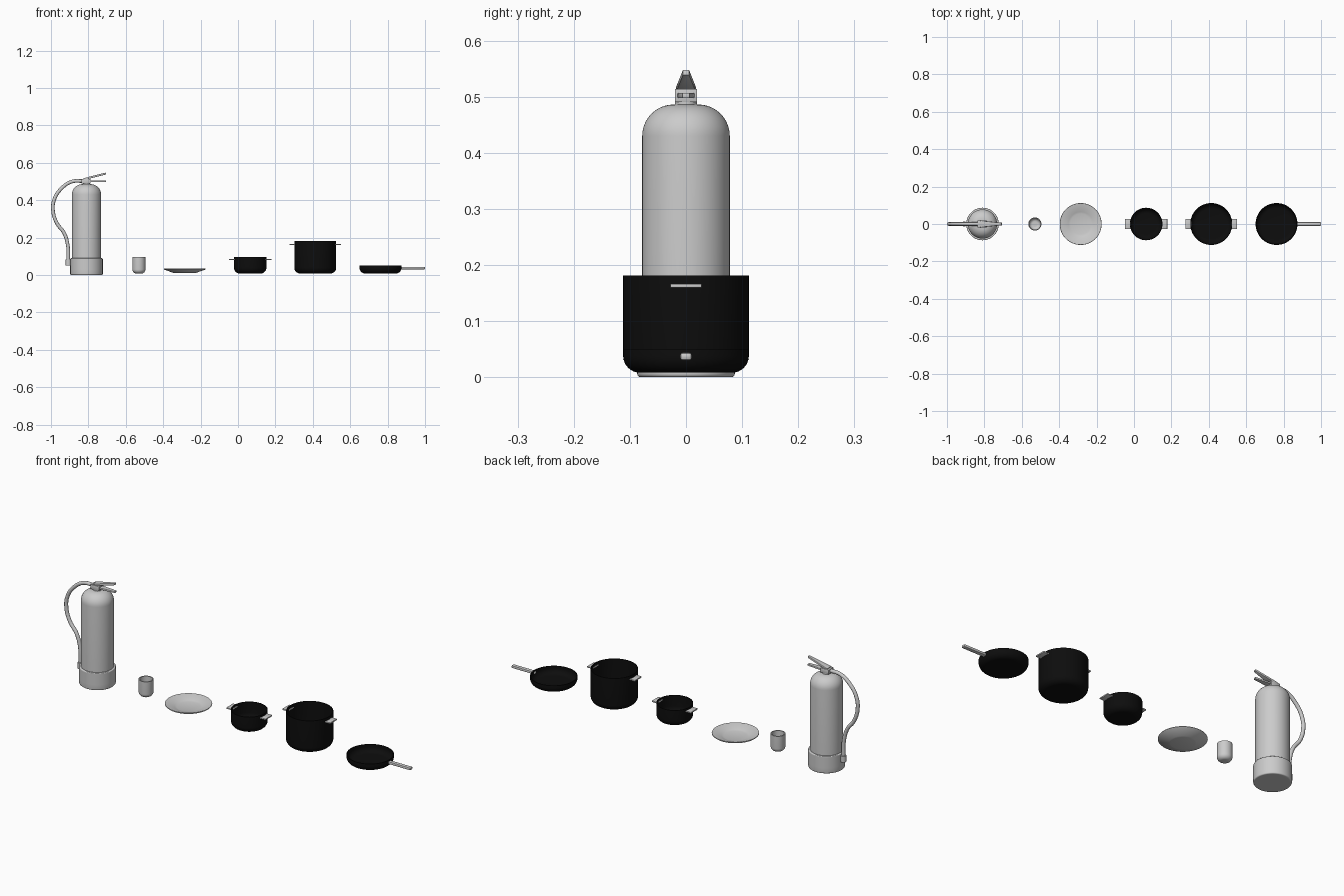
import bpy, bmesh, math
from mathutils import Vector

if "Cube" in bpy.data.objects:
    bpy.data.objects.remove(bpy.data.objects["Cube"])

black = bpy.data.materials.new("black_enamel")
black.diffuse_color = (0.004, 0.004, 0.004, 1)
black.use_nodes = True
black.node_tree.nodes["Principled BSDF"].inputs["Base Color"].default_value = black.diffuse_color


def finish(name, bm, mat=None, smooth=True):
    bmesh.ops.recalc_face_normals(bm, faces=bm.faces)
    me = bpy.data.meshes.new(name)
    bm.to_mesh(me)
    bm.free()
    ob = bpy.data.objects.new(name, me)
    bpy.context.collection.objects.link(ob)
    if mat:
        me.materials.append(mat)
    bpy.ops.object.select_all(action='DESELECT')
    ob.select_set(True)
    bpy.context.view_layer.objects.active = ob
    if smooth:
        bpy.ops.object.shade_smooth_by_angle(angle=math.radians(35))
    return ob


def lathe(name, x, profile, mat=None, n=64):
    """Revolve (radius, z) points, starting and ending on the axis."""
    bm = bmesh.new()
    rings = []
    for r, z in profile:
        if r < 1e-6:
            rings.append([bm.verts.new((x, 0, z))] * n)
        else:
            rings.append([bm.verts.new((x + r * math.cos(2 * math.pi * i / n),
                                        r * math.sin(2 * math.pi * i / n), z)) for i in range(n)])
    for a, b in zip(rings, rings[1:]):
        for i in range(n):
            j = (i + 1) % n
            bm.faces.new(list(dict.fromkeys((a[i], a[j], b[j], b[i]))))
    return finish(name, bm, mat)


def arc(cr, cz, r, a0, a1, n=8):
    return [(cr + r * math.cos(math.radians(a0 + (a1 - a0) * i / n)),
             cz + r * math.sin(math.radians(a0 + (a1 - a0) * i / n))) for i in range(n + 1)]


def vessel(name, x, r, z0, z1, fillet, wall, mat=None):
    """Open container with a rounded bottom corner."""
    outer = arc(r - fillet, z0 + fillet, fillet, -90, 0)
    inner = arc(r - fillet, z0 + fillet, fillet - wall, 0, -90)
    lathe(name, x, [(0, z0)] + outer + [(r, z1), (r - wall, z1)] + inner + [(0, z0 + wall)], mat)


def bar(name, start, end, w0, w1, thick, bevel=0.0015):
    """Flat bar lying in the xz plane, tapering in width from w0 to w1."""
    a, b = Vector(start), Vector(end)
    d = (b - a).normalized()
    up = Vector((-d.z, 0, d.x))
    if up.z < 0:
        up = -up
    bm = bmesh.new()
    ends = []
    for p, w in ((a, w0), (b, w1)):
        ends.append([bm.verts.new(p + Vector((0, s * w / 2, 0)) + up * t * thick / 2)
                     for s, t in ((-1, -1), (1, -1), (1, 1), (-1, 1))])
    bm.faces.new(ends[0])
    bm.faces.new(ends[1])
    for i in range(4):
        j = (i + 1) % 4
        bm.faces.new((ends[0][i], ends[0][j], ends[1][j], ends[1][i]))
    bmesh.ops.bevel(bm, geom=bm.edges[:], offset=bevel, segments=2, affect='EDGES', profile=0.5)
    return finish(name, bm)


# fire extinguisher: base cup, cylinder with domed shoulder, neck
EX = -0.81
lathe("extinguisher_base", EX, [(0, 0), (0.078, 0)] + arc(0.081, 0.006, 0.006, -80, 0, 4)
      + [(0.087, 0.03), (0.087, 0.084)] + arc(0.083, 0.086, 0.004, 0, 90, 4) + [(0.078, 0.09), (0, 0.09)])
shoulder = [(0.022 + 0.056 * math.cos(math.radians(a)), 0.43 + 0.056 * math.sin(math.radians(a)))
            for a in range(0, 91, 9)]
lathe("extinguisher_body", EX, [(0, 0.05), (0.078, 0.05)] + shoulder + [(0, 0.488)])
lathe("valve_neck", EX, [(0, 0.48), (0.02, 0.48), (0.02, 0.496), (0.014, 0.499), (0, 0.499)], n=32)

# valve block, squeeze lever and carrying grip
bar("valve_block", (-0.836, 0, 0.502), (-0.788, 0, 0.502), 0.04, 0.04, 0.024)
bar("squeeze_lever", (-0.825, 0, 0.513), (-0.706, 0, 0.543), 0.036, 0.012, 0.010)
bar("carry_grip", (-0.80, 0, 0.502), (-0.705, 0, 0.502), 0.032, 0.014, 0.009)

# hose and nozzle
pts = [(-0.825, 0.503), (-0.89, 0.499), (-0.945, 0.462), (-0.982, 0.405), (-0.989, 0.345),
       (-0.968, 0.277), (-0.93, 0.225), (-0.911, 0.165), (-0.907, 0.07)]
cu = bpy.data.curves.new("hose", 'CURVE')
cu.dimensions = '3D'
cu.bevel_depth = 0.0095
cu.bevel_resolution = 4
cu.use_fill_caps = True
sp = cu.splines.new('BEZIER')
sp.bezier_points.add(len(pts) - 1)
for bp, (px, pz) in zip(sp.bezier_points, pts):
    bp.co = (px, 0, pz)
    bp.handle_left_type = bp.handle_right_type = 'AUTO'
bpy.context.collection.objects.link(bpy.data.objects.new("hose", cu))
lathe("nozzle", -0.907, [(0, 0.05), (0.014, 0.05), (0.014, 0.082), (0, 0.082)], n=24)

# drinking cup
vessel("cup", -0.53, 0.035, 0.008, 0.096, 0.022, 0.005)

# dinner plate
lathe("plate", -0.285, [(0, 0.01), (0.055, 0.01), (0.062, 0.012), (0.109, 0.029), (0.112, 0.032),
                        (0.111, 0.035), (0.108, 0.035), (0.065, 0.019), (0.055, 0.016), (0, 0.016)])

# two cooking pots with paired side handles
for size, x, r, top, hz, reach in (("small", 0.065, 0.087, 0.096, 0.083, 0.113),
                                   ("large", 0.413, 0.112, 0.181, 0.163, 0.138)):
    vessel(size + "_pot", x, r, 0.008, top, 0.032, 0.004, black)
    for side, s in (("left", -1), ("right", 1)):
        bar(f"{size}_pot_{side}_handle", (x + s * (r - 0.006), 0, hz), (x + s * reach, 0, hz),
            0.056, 0.056, 0.007)

# frying pan with long handle
vessel("frying_pan", 0.762, 0.112, 0.008, 0.050, 0.030, 0.004, black)
bar("frying_pan_handle", (0.868, 0, 0.037), (1.0, 0, 0.037), 0.021, 0.021, 0.014, 0.005)
